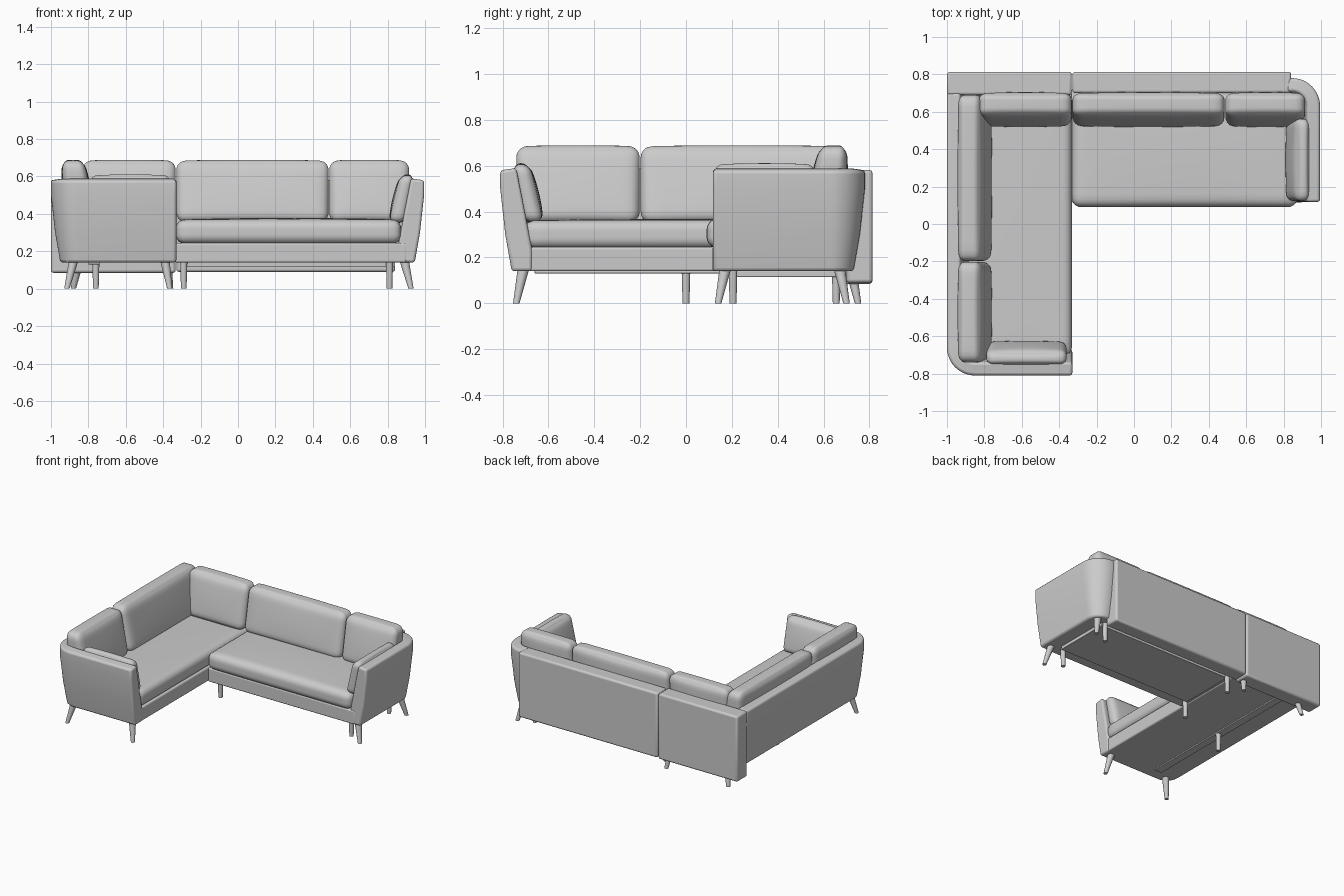
import bpy, bmesh, math
from mathutils import Vector, Matrix

if "Cube" in bpy.data.objects:
    bpy.data.objects.remove(bpy.data.objects["Cube"])


def finish(name, bm, bevel=0.0):
    bmesh.ops.recalc_face_normals(bm, faces=bm.faces)
    me = bpy.data.meshes.new(name)
    bm.to_mesh(me)
    bm.free()
    ob = bpy.data.objects.new(name, me)
    bpy.context.collection.objects.link(ob)
    if bevel:
        m = ob.modifiers.new("bevel", 'BEVEL')
        m.width, m.segments, m.limit_method = bevel, 3, 'ANGLE'
        m.angle_limit = math.radians(40)
    bpy.ops.object.select_all(action='DESELECT')
    ob.select_set(True)
    bpy.context.view_layer.objects.active = ob
    bpy.ops.object.shade_smooth_by_angle(angle=math.radians(40))
    return ob


def box(name, lo, hi, bevel=0.01):
    bm = bmesh.new()
    bmesh.ops.create_cube(bm, size=1)
    for v in bm.verts:
        v.co = Vector([lo[i] + (v.co[i] + 0.5) * (hi[i] - lo[i]) for i in range(3)])
    return finish(name, bm, bevel)


def cushion(name, cx, cy, z0, size, r, rot=0, lean=0.0, taper=0.0, bulge=(0, 0, 0)):
    """Rounded soft box; local +y is the back, the front face slopes by taper."""
    bm = bmesh.new()
    bmesh.ops.create_cube(bm, size=2)
    bmesh.ops.subdivide_edges(bm, edges=bm.edges[:], cuts=17, use_grid_fill=True)
    half = Vector(size) / 2
    for v in bm.verts:
        u = [math.sin(max(-1, min(1, c)) * math.pi / 2) for c in v.co]
        p = Vector([u[i] * half[i] for i in range(3)])
        q = Vector([max(-half[i] + r, min(half[i] - r, p[i])) for i in range(3)])
        d = p - q
        if d.length > 1e-6:
            p = q + d.normalized() * r
        for i in range(3):
            j, k = (i + 1) % 3, (i + 2) % 3
            p[i] += u[i] * bulge[i] * (1 - u[j] ** 2) * (1 - u[k] ** 2)
        t = p.z / size[2] + 0.5
        p.y = half.y + (p.y - half.y) * (1 - taper * t) + lean * t
        v.co = p + Vector((0, 0, half.z))
    bm.transform(Matrix.Translation((cx, cy, z0)) @ Matrix.Rotation(math.radians(rot), 4, 'Z'))
    return finish(name, bm)


def shell(name, start, corner, end, r=0.15):
    """Leaning upholstered wall swept round one rounded corner."""
    s, c, e = Vector(start), Vector(corner), Vector(end)
    a, b = (s - c).normalized(), (e - c).normalized()
    centre = c + (a + b) * r
    path = [(s, b)]
    for i in range(13):
        t = i / 12 * math.pi / 2
        n = b * math.cos(t) + a * math.sin(t)
        path.append((centre - n * r, n))
    path.append((e, a))
    section = [(0.05, 0.14), (0.022, 0.30), (0.0, 0.50), (0.0, 0.58),
               (0.07, 0.59), (0.14, 0.23), (0.14, 0.14)]
    bm = bmesh.new()
    rings = []
    for p, n in path:
        rings.append([bm.verts.new((*(p + n * o), z)) for o, z in section])
    k = len(section)
    for r0, r1 in zip(rings, rings[1:]):
        for i in range(k):
            bm.faces.new((r0[i], r0[(i + 1) % k], r1[(i + 1) % k], r1[i]))
    bm.faces.new(rings[0])
    bm.faces.new(rings[-1])
    return finish(name, bm, 0.014)


def leg(name, x, y, dx=0.0, dy=0.0, r_top=0.025, r_foot=0.014):
    bm = bmesh.new()
    bmesh.ops.create_cone(bm, cap_ends=True, segments=20, radius1=r_foot, radius2=r_top, depth=0.145)
    for v in bm.verts:
        z = v.co.z + 0.0725
        t = 1 - z / 0.145
        v.co = Vector((v.co.x + x + dx * t, v.co.y + y + dy * t, z))
    return finish(name, bm)


# Leaning outer walls and straight back panels
shell("left_arm_and_side", (-0.33, -0.81), (-1.0, -0.81), (-1.0, 0.70))
shell("right_arm", (0.995, 0.118), (0.995, 0.78), (0.82, 0.78))
box("corner_back_panel", (-1.0, 0.69, 0.085), (-0.333, 0.813, 0.582), 0.014)
box("long_back_panel", (-0.329, 0.70, 0.09), (0.84, 0.813, 0.582), 0.014)

# Seat bases and underside
box("left_base", (-0.92, -0.74, 0.14), (-0.335, 0.72, 0.245))
box("right_base", (-0.335, 0.115, 0.14), (0.90, 0.72, 0.245))
box("under_plate", (-0.29, 0.22, 0.115), (0.84, 0.655, 0.142), 0.004)
box("under_rail", (-0.80, -0.66, 0.13), (-0.74, 0.68, 0.142), 0.003)

# Seat cushions
cushion("left_seat", -0.625, 0.0, 0.24, (0.585, 1.41, 0.122), 0.045, bulge=(0.0, 0, 0.006))
cushion("right_seat", 0.27, 0.395, 0.24, (1.205, 0.61, 0.130), 0.05, bulge=(0, 0.0, 0.009))

# Back cushions
BACK = dict(r=0.05, lean=0.012, taper=0.32)
for name, x0, x1 in (("back_cushion_corner", -0.83, -0.333),
                     ("back_cushion_long", -0.329, 0.484),
                     ("back_cushion_right", 0.488, 0.915)):
    cushion(name, (x0 + x1) / 2, 0.602, 0.355, (x1 - x0, 0.175, 0.33),
            bulge=(0, 0.012, 0.004), **BACK)
for name, y0, y1 in (("side_cushion_rear", -0.198, 0.69), ("side_cushion_front", -0.74, -0.202)):
    cushion(name, -0.842, (y0 + y1) / 2, 0.35, (y1 - y0, 0.175, 0.335), rot=90,
            bulge=(0, 0.01, 0.004), **BACK)

# Arm cushions leaning on the walls
ARM = dict(r=0.038, lean=0.05, taper=0.1, bulge=(0, 0.012, 0.006))
cushion("arm_cushion_right", 0.85, 0.343, 0.355, (0.44, 0.085, 0.25), rot=-90, **ARM)
cushion("arm_cushion_front", -0.575, -0.665, 0.355, (0.43, 0.085, 0.25), rot=180, **ARM)

# Splayed tapered legs
for i, (x, y, dx, dy) in enumerate(((-0.88, -0.71, -0.035, -0.03), (-0.39, -0.71, 0.025, -0.03),
                                    (-0.85, 0.72, -0.03, 0.03), (-0.38, 0.72, 0.02, 0.03),
                                    (0.89, 0.17, 0.035, -0.03), (0.89, 0.67, 0.035, 0.03))):
    leg(f"splayed_leg_{i + 1}", x, y, dx, dy)

# Straight support legs
for i, (x, y) in enumerate(((-0.76, 0.0), (-0.29, 0.205), (-0.29, 0.655), (0.81, 0.205), (0.81, 0.655))):
    leg(f"straight_leg_{i + 1}", x, y, r_top=0.019, r_foot=0.015)
